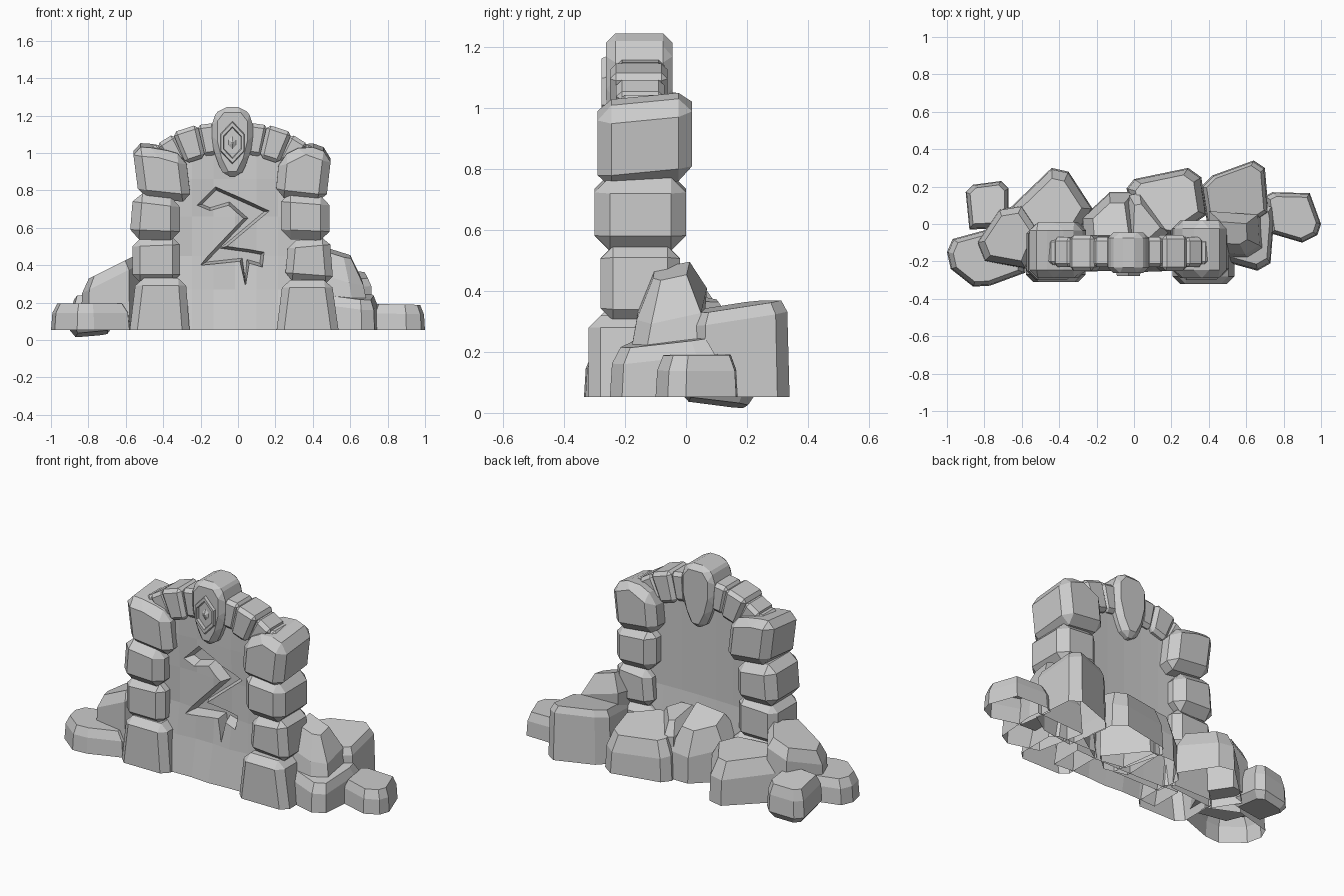
import bpy, bmesh, math
from mathutils import Vector

if "Cube" in bpy.data.objects:
    bpy.data.objects.remove(bpy.data.objects["Cube"])


def open_base(bm):
    """Slice flat at the ground plane of the stones, leaving the bottom open."""
    bmesh.ops.bisect_plane(bm, geom=bm.verts[:] + bm.edges[:] + bm.faces[:],
                           plane_co=(0, 0, .052), plane_no=(0, 0, 1), clear_inner=True)


def finish(name, bm, bevel=0, grounded=True):
    if bevel:
        bmesh.ops.bevel(bm, geom=bm.edges[:], offset=bevel, segments=1,
                        affect='EDGES', clamp_overlap=True)
    bmesh.ops.recalc_face_normals(bm, faces=bm.faces[:])
    if grounded:
        open_base(bm)
    me = bpy.data.meshes.new(name)
    bm.to_mesh(me)
    bm.free()
    ob = bpy.data.objects.new(name, me)
    bpy.context.collection.objects.link(ob)
    return ob


def loft(name, rings, bevel=0, closed=False, grounded=True):
    """Skin a list of equal-length rings; cap the ends, or join last to first."""
    bm = bmesh.new()
    vs = [[bm.verts.new(p) for p in r] for r in rings]
    n = len(vs[0])
    pairs = list(zip(vs, vs[1:])) + ([(vs[-1], vs[0])] if closed else [])
    for a, b in pairs:
        for i in range(n):
            bm.faces.new((a[i], a[(i + 1) % n], b[(i + 1) % n], b[i]))
    if not closed:
        bm.faces.new(vs[0])
        bm.faces.new(vs[-1])
    return finish(name, bm, bevel, grounded)


def slab(name, pts, y0, y1, bevel=0.0, dz=0.0):
    """Front outline (x, z) pushed from y0 to y1, back face shifted by dz."""
    return loft(name, [[(x, y0, z) for x, z in pts],
                       [(x, y1, z + dz) for x, z in pts]], bevel)


def boulder(name, foot, z0, h, slope=(0, 0), inset=0.75, drop=0.07, lean=(0, 0), sunk=False):
    """Footprint (x, y) rising to a sloped, chamfered top of mean height h."""
    cx = sum(p[0] for p in foot) / len(foot)
    cy = sum(p[1] for p in foot) / len(foot)

    def ring(s, d, k):
        return [(cx + (x - cx) * s + lean[0] * k, cy + (y - cy) * s + lean[1] * k,
                 h - d + slope[0] * (x - cx) * s + slope[1] * (y - cy) * s) for x, y in foot]
    rings = [[(x, y, z0) for x, y in foot], ring(0.96, drop, 0.8), ring(inset, 0, 1)]
    if sunk:  # tilted stone with a chamfered, closed underside
        rings = [ring(.75, h - z0, 0), ring(1, h - z0 - .04, 0)] + rings[1:]
    return loft(name, rings, grounded=not sunk)


# Pillar stones, bottom to top: outline, front y, back y, bevel, back lift
pillars = {
    "left": [
        ([(-.585, 0), (-.255, 0), (-.28, .33), (-.545, .33)], -.31, -.02, .04, 0),
        ([(-.565, .31), (-.31, .31), (-.31, .55), (-.565, .54)], -.28, -.02, .04, 0),
        ([(-.58, .54), (-.31, .53), (-.31, .76), (-.56, .79)], -.30, 0, .05, 0),
        ([(-.53, .76), (-.25, .73), (-.28, .98), (-.42, 1.02), (-.565, 1.03)], -.29, .01, .045, .03)],
    "right": [
        ([(.20, 0), (.545, 0), (.50, .32), (.24, .32)], -.32, -.02, .04, 0),
        ([(.25, .32), (.51, .30), (.49, .55), (.27, .53)], -.28, -.02, .04, 0),
        ([(.23, .54), (.49, .53), (.49, .77), (.23, .79)], -.30, 0, .05, 0),
        ([(.20, .76), (.47, .73), (.50, .99), (.36, 1.04), (.22, .97)], -.29, .02, .045, .03)]}
for side, stones in pillars.items():
    for i, (pts, y0, y1, bev, dz) in enumerate(stones):
        slab(f"{side}_pillar_stone_{i + 1}", pts, y0, y1, bev, dz)

# Arch stones fan out around the keystone
for side in (-1, 1):
    for i, (cx, cz, w, h, tilt, dy) in enumerate([
            (.13, 1.07, .09, .17, 8, .02), (.225, 1.045, .125, .18, 18, 0),
            (.32, 1.01, .10, .15, 32, .02), (.385, .98, .08, .13, 45, .03)]):
        a = math.radians(-tilt) * side
        pts = []
        for u, v in ((-1, -1), (1, -1), (1, 1), (-1, 1)):
            dx, dz = u * w / 2 * (1 + .12 * v), v * h / 2
            pts.append((-.03 + side * cx + dx * math.cos(a) - dz * math.sin(a),
                        cz + dx * math.sin(a) + dz * math.cos(a)))
        slab(f"arch_stone_{'left' if side < 0 else 'right'}_{i + 1}",
             pts, -.25 + dy, -.06 - dy / 2, .02)

# Keystone with carved lozenge frame and gem
slab("keystone", [(-.07, .87), (.01, .87), (.055, .96), (.08, 1.06), (.08, 1.18), (.03, 1.245),
                  (-.09, 1.245), (-.14, 1.18), (-.14, 1.06), (-.115, .96)], -.262, -.045, .03)


def lozenge(s, y, w=.075, h=.12):
    return [(-.03 + s * w * a, y, 1.055 + s * h * b) for a, b in
            ((0, -1), (.9, -.4), (.9, .4), (0, 1), (-.9, .4), (-.9, -.4))]


loft("keystone_frame", [lozenge(1, -.25), lozenge(.9, -.278),
                        lozenge(.72, -.278), lozenge(.62, -.25)], closed=True)
loft("keystone_gem", [lozenge(.42, -.255), lozenge(.05, -.275)])

# Back wall: faceted panel, flared at the foot
bm = bmesh.new()
nx, nz = 6, 5
rows = []
for j in range(nz + 1):
    z = (0, .27, .45, .66, .86, 1.04)[j]
    row = []
    for i in range(nx + 1):
        x = -.36 + i * .115
        u = abs(i - 3) / 3
        flare = (.06, .015, 0, 0, 0, 0)[j] + (.012 if (i * 2 + j) % 3 == 0 else 0)
        row.append(bm.verts.new((x, -.20 - flare, z - (.08 * u * u if j == nz else 0))))
    rows.append(row)
for j in range(nz):
    for i in range(nx):
        bm.faces.new((rows[j][i], rows[j][i + 1], rows[j + 1][i + 1], rows[j + 1][i]))
ext = bmesh.ops.extrude_face_region(bm, geom=bm.faces[:])
for v in [g for g in ext["geom"] if isinstance(g, bmesh.types.BMVert)]:
    v.co.y = -.10 + (.02 if v.co.z < .3 else 0) + .1 * abs(v.co.x) ** 2
wall = finish("back_wall", bm, grounded=False)

# Jagged crack with sloping sides carved into the wall
crack = [(-.22, .72), (-.12, .82), (.17, .69), (-.06, .50), (.06, .485), (.14, .47), (.13, .39),
         (.06, .41), (.04, .29), (.01, .42), (-.20, .40), (-.16, .45), (.03, .65), (-.05, .72),
         (-.15, .69)]
floor = []
for i, p in enumerate(crack):
    p, a, b = Vector(p), Vector(crack[i - 1]), Vector(crack[(i + 1) % len(crack)])
    d0, d1 = (p - a).normalized(), (b - p).normalized()
    n = Vector((d0.y + d1.y, -d0.x - d1.x)).normalized()   # inward for a clockwise outline
    floor.append(p + n * min(.016 / max(n.dot(Vector((d0.y, -d0.x))), .3), .035))
cutter = loft("crack_cutter", [[(x, -.26, z) for x, z in crack], [(x, -.205, z) for x, z in crack],
                               [(x, -.14, z) for x, z in floor]])
cutter.hide_render = True
mod = wall.modifiers.new("crack", 'BOOLEAN')
mod.operation = 'DIFFERENCE'
mod.solver = 'EXACT'
mod.object = cutter
bpy.context.view_layer.objects.active = wall
bpy.ops.object.modifier_apply(modifier="crack")
bpy.data.objects.remove(cutter)
bm = bmesh.new()
bm.from_mesh(wall.data)
open_base(bm)
bm.to_mesh(wall.data)
bm.free()

# Rubble around the foot
boulder("rubble_far_left", [(-1, -.15), (-.98, -.24), (-.86, -.335), (-.77, -.33), (-.58, -.26),
                            (-.57, -.1), (-.75, -.02), (-.97, -.08)], .05, .195, (0, 0), .82, .05)
boulder("rubble_left_back", [(-.90, .17), (-.86, .21), (-.71, .23), (-.67, .19), (-.67, -.02),
                             (-.88, -.03)], .03, .23, (.1, -.12), .8, .06, sunk=True)
boulder("rubble_left_lean", [(-.84, -.1), (-.80, -.2), (-.58, -.24), (-.5, -.05), (-.6, .1),
                             (-.72, .08)], .1, .39, (.5, 0), .75, .06)
boulder("rubble_back_left", [(-.69, .06), (-.44, .30), (-.35, .28), (-.22, .08), (-.3, -.05),
                             (-.6, -.08)], .05, .31, (0, -.1), .72, .09)
boulder("rubble_back_mid_left", [(-.28, .03), (-.13, .17), (.0, .17), (.04, -.12),
                                 (-.27, -.12)], .05, .38, (.1, -.4), .6, .12)
boulder("rubble_back_mid", [(-.03, .16), (.03, .17), (.2, -.04), (.1, -.13), (-.04, -.1)],
        .05, .38, (-.2, -.2), .6, .07)
boulder("rubble_back_right", [(-.04, .19), (.0, .24), (.29, .30), (.36, .25), (.39, .05),
                              (.2, -.08), (.02, -.05)], .05, .30, (0, -.2), .78, .09)
boulder("rubble_right_back", [(.36, .2), (.42, .26), (.64, .34), (.70, .30), (.72, .06),
                              (.6, -.02), (.4, -.05)], .05, .35, (-.05, .15), .85, .04)
boulder("rubble_far_right", [(.70, .15), (.74, .17), (.94, .165), (1, 0), (.98, -.06),
                             (.9, -.1), (.73, -.05)], .05, .19, (-.02, 0), .82, .05)
boulder("rubble_right_front", [(.74, .1), (.75, .04), (.73, -.21), (.66, -.25), (.48, -.2),
                               (.42, .08)], .05, .235, (-.1, .12), .8, .05)
boulder("rubble_right_lean", [(.69, .03), (.70, -.14), (.62, -.19), (.42, -.18), (.42, .05)],
        .15, .46, (-.3, .2), .5, .12, (-.03, .03))
